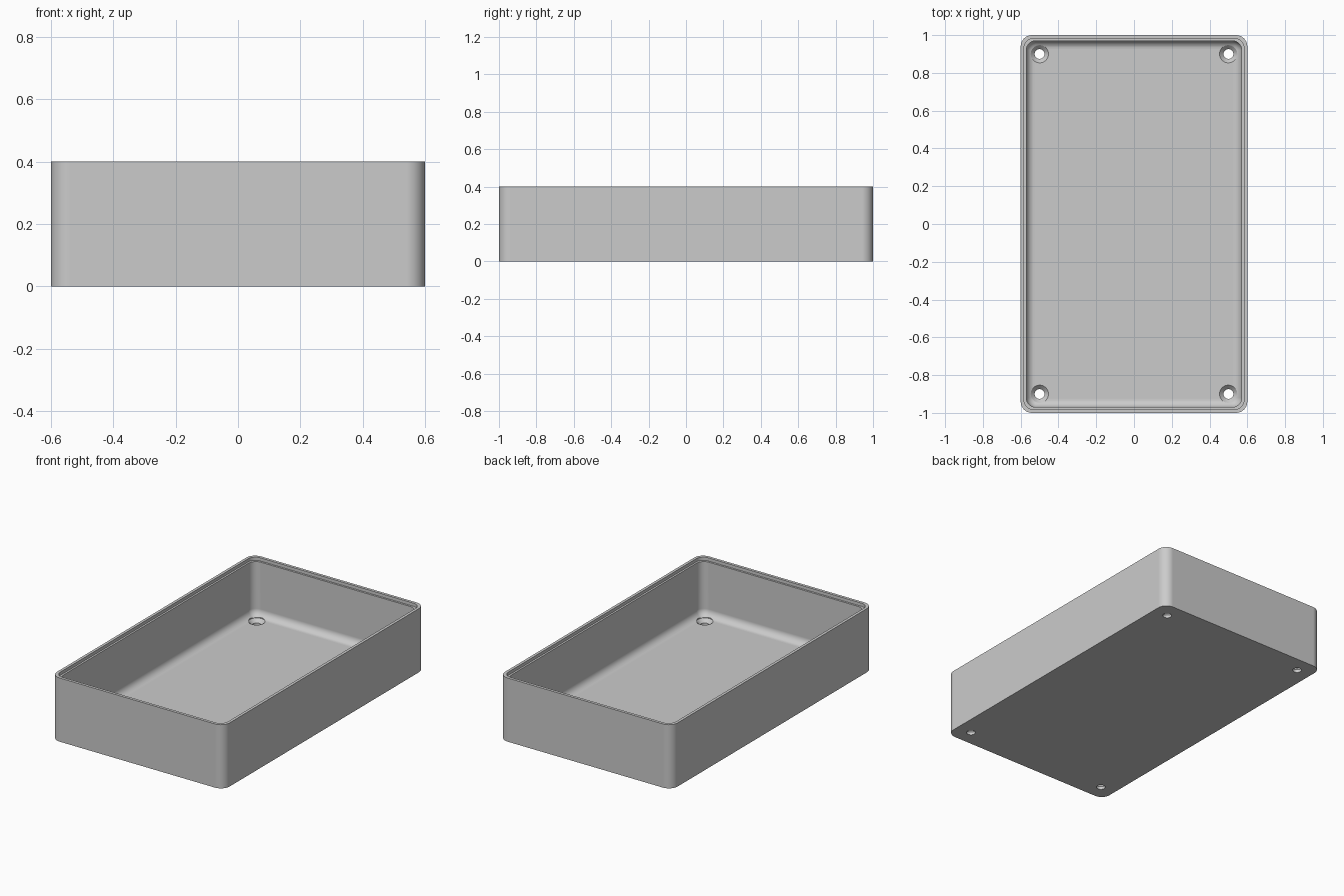
import bpy, bmesh
from math import sin, cos, pi

cube = bpy.data.objects.get("Cube")
if cube:
    bpy.data.objects.remove(cube, do_unlink=True)

HX, HY, HEIGHT = 0.6, 1.0, 0.4
FLOOR, WALL, LIP = 0.04, 0.03, 0.018
FILLET = 0.045
STEPS = 8

grey = bpy.data.materials.new("plain grey")
grey.use_nodes = True
colour = (0.6, 0.6, 0.6, 1)
grey.diffuse_color = colour
grey.node_tree.nodes["Principled BSDF"].inputs["Base Color"].default_value = colour


def rounded_ring(bm, inset, radius, z):
    """Rounded rectangle of vertices, inset from the outer size."""
    cx, cy = HX - inset - radius, HY - inset - radius
    ring = []
    for q, (sx, sy) in enumerate([(1, 1), (-1, 1), (-1, -1), (1, -1)]):
        for i in range(STEPS + 1):
            a = (q + i / STEPS) * pi / 2
            ring.append(bm.verts.new((sx * cx + radius * cos(a),
                                      sy * cy + radius * sin(a), z)))
    return ring


def circle_ring(bm, x, y, radius, z, sides=32):
    return [bm.verts.new((x + radius * cos(2 * pi * i / sides),
                          y + radius * sin(2 * pi * i / sides), z))
            for i in range(sides)]


def loft(bm, rings):
    """Skin a stack of rings and cap both ends."""
    for a, b in zip(rings, rings[1:]):
        for i in range(len(a)):
            j = (i + 1) % len(a)
            bm.faces.new((a[i], a[j], b[j], b[i]))
    bm.faces.new(rings[0][::-1])
    bm.faces.new(rings[-1])


def make_object(name, bm):
    bmesh.ops.recalc_face_normals(bm, faces=bm.faces)
    mesh = bpy.data.meshes.new(name)
    bm.to_mesh(mesh)
    bm.free()
    mesh.materials.append(grey)
    obj = bpy.data.objects.new(name, mesh)
    bpy.context.collection.objects.link(obj)
    return obj


# Open tray: outer wall, stepped rim, inner wall, rounded floor edge
bm = bmesh.new()
sections = [(0, 0.06, 0), (0, 0.06, HEIGHT),
            (LIP, 0.05, HEIGHT), (LIP, 0.05, HEIGHT - 0.02),
            (WALL, 0.05, HEIGHT - 0.02)]
for k in range(STEPS + 1):
    a = k / STEPS * pi / 2
    d = FILLET * (1 - cos(a))
    sections.append((WALL + d, 0.05 - d, FLOOR + FILLET * (1 - sin(a))))
loft(bm, [rounded_ring(bm, *s) for s in sections])
tray = make_object("tray", bm)

# Countersunk screw holes in the four floor corners
bm = bmesh.new()
for x in (-0.5, 0.5):
    for y in (-0.9, 0.9):
        loft(bm, [circle_ring(bm, x, y, r, z) for r, z in
                  [(0.026, -0.02), (0.026, 0.018), (0.047, FLOOR), (0.047, 0.12)]])
cutter = make_object("screw_hole_cutter", bm)
cutter.hide_render = True

bpy.ops.object.select_all(action='DESELECT')
bpy.context.view_layer.objects.active = tray
tray.select_set(True)
cut = tray.modifiers.new("screw holes", 'BOOLEAN')
cut.operation = 'DIFFERENCE'
cut.solver = 'EXACT'
cut.object = cutter
bpy.ops.object.modifier_apply(modifier=cut.name)
bpy.data.objects.remove(cutter, do_unlink=True)

# Smooth rounded corners, flat large faces
bpy.ops.object.shade_smooth_by_angle(angle=pi / 6)
weighted = tray.modifiers.new("flat faces", 'WEIGHTED_NORMAL')
weighted.keep_sharp = True
